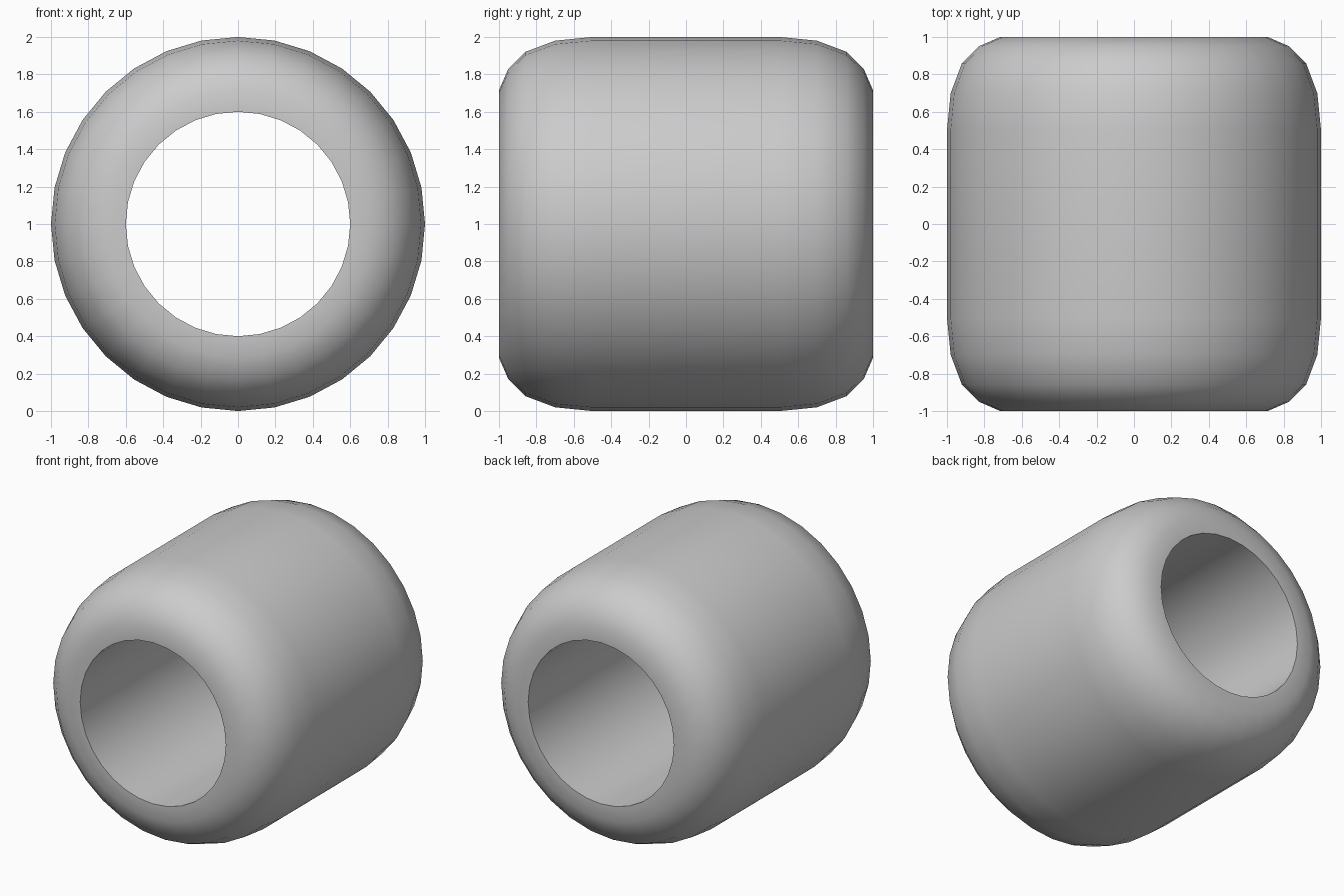
import bpy, bmesh, math

if "Cube" in bpy.data.objects:
    bpy.data.objects.remove(bpy.data.objects["Cube"])

SEGMENTS = 32

grey = bpy.data.materials.new("plain grey")
grey.diffuse_color = (0.6, 0.6, 0.6, 1)
grey.use_nodes = True
grey.node_tree.nodes["Principled BSDF"].inputs["Base Color"].default_value = grey.diffuse_color

# Half cross-section (radius, y): bore edge, flat end, rounded shoulder
half = [(0.6, 1.0), (0.715, 1.0), (0.83, 0.95), (0.92, 0.86), (0.98, 0.70), (1.0, 0.50)]
profile = half + [(r, -y) for r, y in reversed(half)]

# Spin the closed section around the y axis
bm = bmesh.new()
rings = []
for i in range(SEGMENTS):
    a = 2 * math.pi * i / SEGMENTS
    rings.append([bm.verts.new((r * math.sin(a), y, 1 + r * math.cos(a))) for r, y in profile])
n = len(profile)
for i in range(SEGMENTS):
    p, q = rings[i], rings[(i + 1) % SEGMENTS]
    for j in range(n):
        k = (j + 1) % n
        bm.faces.new((p[j], p[k], q[k], q[j]))
bmesh.ops.recalc_face_normals(bm, faces=bm.faces)

mesh = bpy.data.meshes.new("bead")
bm.to_mesh(mesh)
bm.free()
mesh.materials.append(grey)
bead = bpy.data.objects.new("bead", mesh)
bpy.context.collection.objects.link(bead)

# Smooth outside, crisp bore rims
bpy.context.view_layer.objects.active = bead
bead.select_set(True)
bpy.ops.object.shade_smooth_by_angle(angle=math.radians(50))
